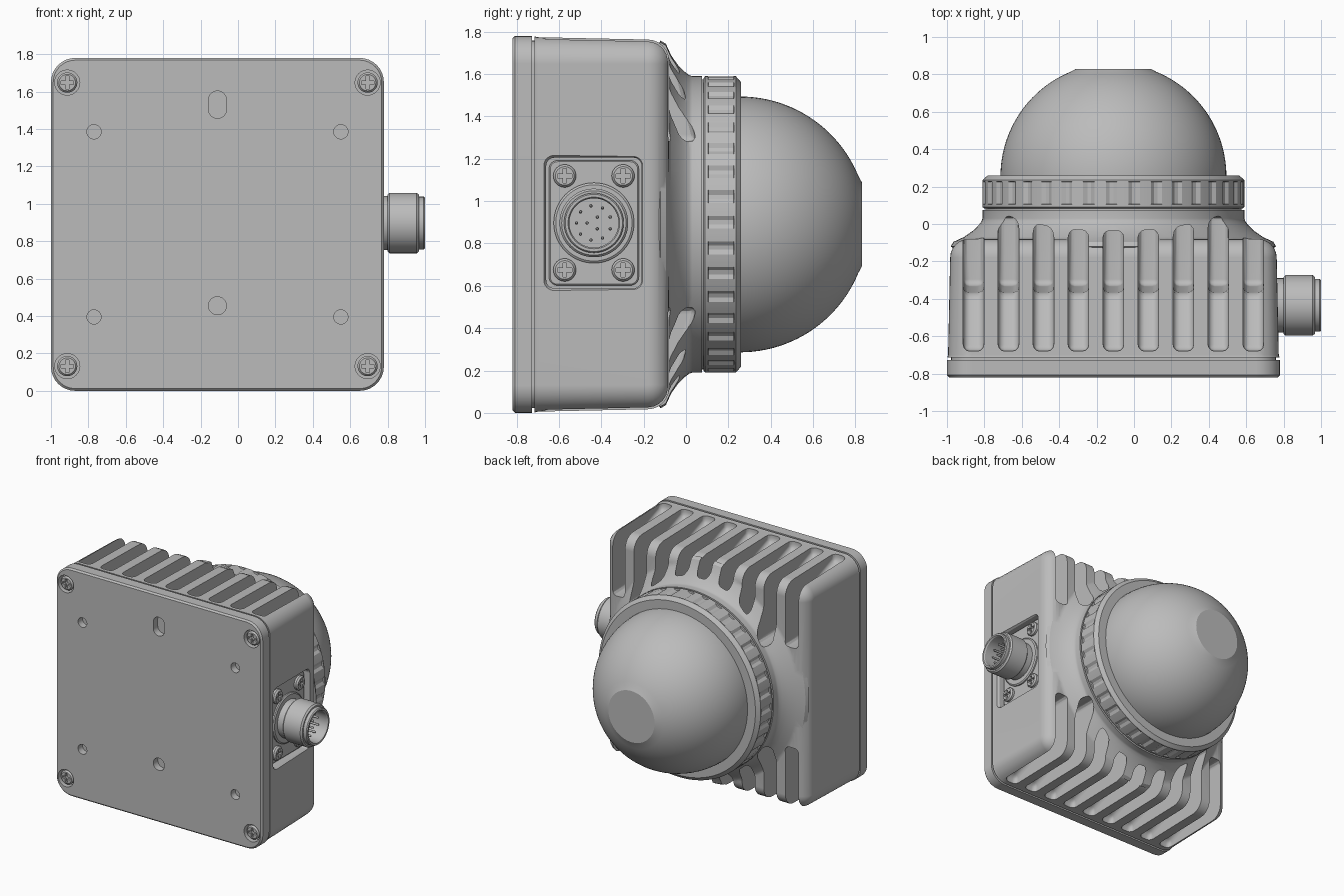
import bpy, bmesh
from math import sin, cos, pi, sqrt

old = bpy.data.objects.get("Cube")
if old:
    bpy.data.objects.remove(old, do_unlink=True)

CX, CZ = -0.11, 0.89          # housing axis
PY, PZ = -0.435, 0.897        # connector axis

grey = bpy.data.materials.new("housing grey")
grey.use_nodes = True
grey.diffuse_color = (0.5, 0.5, 0.5, 1)
grey.node_tree.nodes["Principled BSDF"].inputs["Base Color"].default_value = (0.5, 0.5, 0.5, 1)


def make_object(name, bm):
    bmesh.ops.recalc_face_normals(bm, faces=bm.faces)
    mesh = bpy.data.meshes.new(name)
    bm.to_mesh(mesh)
    bm.free()
    mesh.materials.append(grey)
    obj = bpy.data.objects.new(name, mesh)
    bpy.context.collection.objects.link(obj)
    return obj


def loft(name, rings, axis):
    """Skin a stack of equal (u, v, t) rings, t running along the axis; caps both ends."""
    bm = bmesh.new()
    place = (lambda u, v, t: (u, t, v)) if axis == "Y" else (lambda u, v, t: (t, u, v))
    rows = [[bm.verts.new(place(*p)) for p in ring] for ring in rings]
    n = len(rows[0])
    for a, b in zip(rows, rows[1:]):
        for i in range(n):
            j = (i + 1) % n
            bm.faces.new((a[i], a[j], b[j], b[i]))
    bm.faces.new(rows[0])
    bm.faces.new(rows[-1])
    return make_object(name, bm)


def lathe(name, profile, centre, axis="Y", n=96):
    """Revolve (radius, t) points; an optional third value is a notch depth."""
    rings = []
    for r, t, *notch in profile:
        d = notch[0] if notch else 0
        ring = []
        for i in range(n):
            a = 2 * pi * i / n
            q = r - (d if i % 6 < 2 else 0)
            ring.append((centre[0] + q * cos(a), centre[1] + q * sin(a), t))
        rings.append(ring)
    return loft(name, rings, axis)


def rounded_slab(name, layers, half_u, half_v, radius, centre, axis="Y", seg=8):
    """Stack rounded rectangles; each layer is (t, inset)."""
    rings = []
    for t, inset in layers:
        r = max(radius - inset, 0.025)
        hu, hv = half_u - inset - r, half_v - inset - r
        ring = []
        for k, (su, sv) in enumerate(((1, 1), (-1, 1), (-1, -1), (1, -1))):
            for i in range(seg + 1):
                a = (k + i / seg) * pi / 2
                ring.append((centre[0] + su * hu + r * cos(a),
                             centre[1] + sv * hv + r * sin(a), t))
        rings.append(ring)
    return loft(name, rings, axis)


def box(name, lo, hi):
    bm = bmesh.new()
    bmesh.ops.create_cube(bm, size=1)
    for v in bm.verts:
        v.co = [(l + h) / 2 + c * (h - l) for l, h, c in zip(lo, hi, v.co)]
    return make_object(name, bm)


def boolean(target, tool, operation="DIFFERENCE"):
    mod = target.modifiers.new("cut", "BOOLEAN")
    mod.operation, mod.solver, mod.object = operation, "EXACT", tool
    tool.hide_render = True
    bpy.context.view_layer.objects.active = target
    bpy.ops.object.modifier_apply(modifier=mod.name)
    bpy.data.objects.remove(tool, do_unlink=True)


def fin_slot(x, flip):
    """Cutter for one cooling slot; flip puts it on the underside."""
    outline = [(-0.68, 1.9), (-0.68, 1.72), (-0.37, 1.6), (-0.33, 1.28),
               (0.05, 1.28), (-0.035, 1.62), (-0.035, 1.9)]
    bm = bmesh.new()
    ends = []
    for dx in (-0.055, 0.055):
        ends.append([bm.verts.new((x + dx, y, 2 * CZ - z if flip else z)) for y, z in outline])
    n = len(outline)
    for i in range(n):
        j = (i + 1) % n
        bm.faces.new((ends[0][i], ends[0][j], ends[1][j], ends[1][i]))
    bm.faces.new(ends[0])
    bm.faces.new(ends[1])
    bmesh.ops.recalc_face_normals(bm, faces=bm.faces)
    bmesh.ops.bevel(bm, geom=bm.edges[:], offset=0.035, segments=3, profile=0.5, affect="EDGES")
    return make_object("slot_cutter", bm)


def screw(name, centre, axis, base, top):
    """Pan head with a cross recess."""
    s = 1 if top > base else -1
    head = lathe(name, [(0.054, base), (0.054, top - s * 0.012), (0.044, top)], centre, axis, 32)
    u, v = centre
    for hu, hv in ((0.034, 0.009), (0.009, 0.034)):
        t0, t1 = sorted((top - s * 0.018, top + s * 0.02))
        if axis == "Y":
            tool = box("cross_cutter", (u - hu, t0, v - hv), (u + hu, t1, v + hv))
        else:
            tool = box("cross_cutter", (t0, u - hu, v - hv), (t1, u + hu, v + hv))
        boolean(head, tool)


# Finned housing: drafted box with rounded shoulder, flaring into a round neck
shoulder = [(-0.18 + 0.1 * sin(i * pi / 12), 0.115 - 0.1 * cos(i * pi / 12)) for i in range(7)]
housing = rounded_slab("finned_housing", [(-0.715, 0.0), (-0.70, 0.004)] + shoulder,
                       0.888, 0.888, 0.13, (CX, CZ))
neck = lathe("neck", [(0.6, -0.3), (0.87, -0.12), (0.855, -0.095), (0.80, -0.07), (0.75, -0.035),
                      (0.72, -0.005), (0.705, 0.015), (0.70, 0.03), (0.70, 0.075)], (CX, CZ))
boolean(housing, neck, "UNION")
for i in range(-4, 5):
    for flip in (False, True):
        boolean(housing, fin_slot(CX + i * 0.187, flip))
boolean(housing, rounded_slab("recess_cutter", [(0.70, 0.022), (0.755, 0.022), (0.79, 0.0)],
                              0.247, 0.33, 0.06, (PY, PZ), "X"))

# Seam and mounting plate
rounded_slab("seam", [(-0.74, 0.02), (-0.70, 0.02)], 0.888, 0.888, 0.13, (CX, CZ))
plate = rounded_slab("mounting_plate", [(-0.82, 0.012), (-0.808, 0.0), (-0.728, 0.0)],
                     0.89, 0.89, 0.13, (CX, CZ))
corners = [(CX + sx * 0.803, CZ + sz * 0.758) for sx in (-1, 1) for sz in (-1, 1)]
holes = [(CX + sx * 0.66, CZ + sz * 0.495) for sx in (-1, 1) for sz in (-1, 1)]
for centre, r in [(c, 0.067) for c in corners] + [(c, 0.038) for c in holes] + [((CX, 0.455), 0.048)]:
    boolean(plate, lathe("hole_cutter", [(r, -0.85), (r, -0.765)], centre, n=32))
boolean(plate, rounded_slab("oval_cutter", [(-0.85, 0), (-0.765, 0)], 0.048, 0.073, 0.0475, (CX, 1.53)))
for i, c in enumerate(corners):
    screw("plate_screw_%d" % i, c, "Y", -0.755, -0.815)

# Knurled clamp ring with the gap beneath it
lathe("ring_gap", [(0.685, 0.05), (0.685, 0.1)], (CX, CZ))
lathe("clamp_ring", [(0.69, 0.083), (0.70, 0.09), (0.70, 0.105), (0.70, 0.107, 0.012),
                     (0.70, 0.225, 0.012), (0.70, 0.227), (0.70, 0.235), (0.672, 0.26),
                     (0.59, 0.26)], (CX, CZ), n=216)

# Dome with a flat tip
R, Y0, TIP = 0.604, 0.255, 0.57
steps = 24
limit = pi / 2 - 0.337
dome = [(R, 0.2)] + [(R * cos(limit * i / steps), Y0 + R * sin(limit * i / steps)) for i in range(steps)]
dome.append((sqrt(R * R - TIP * TIP), Y0 + TIP + 0.005))
lathe("dome", dome, (CX, CZ))

# Side connector: flange, screws, hollow barrel and pins
rounded_slab("connector_flange", [(0.69, 0), (0.725, 0), (0.73, 0.006)], 0.212, 0.295, 0.04, (PY, PZ), "X")
for sy in (-1, 1):
    for sz in (-1, 1):
        screw("flange_screw", (PY + sy * 0.138, PZ + sz * 0.222), "X", 0.72, 0.758)
lathe("connector_barrel", [(0.19, 0.72), (0.19, 0.74), (0.18, 0.747), (0.145, 0.747), (0.145, 0.80),
                           (0.152, 0.80), (0.162, 0.81), (0.162, 0.955), (0.152, 0.967), (0.141, 0.967),
                           (0.141, 0.993), (0.135, 1.0), (0.122, 1.0), (0.116, 0.99), (0.116, 0.82)],
      (PY, PZ), "X", 64)
for count, radius in ((9, 0.082), (3, 0.032)):
    for i in range(count):
        a = 2 * pi * (i + 0.5) / count
        lathe("connector_pin", [(0.008, 0.81), (0.008, 0.94), (0.004, 0.948)],
              (PY + radius * cos(a), PZ + radius * sin(a)), "X", 12)

# Smooth shading with crisp edges
bpy.ops.object.select_all(action="DESELECT")
for obj in bpy.context.collection.objects:
    if obj.type == "MESH" and grey.name in obj.data.materials:
        obj.select_set(True)
        bpy.context.view_layer.objects.active = obj
        bpy.ops.object.shade_smooth_by_angle(angle=0.5)
        mod = obj.modifiers.new("even_normals", "WEIGHTED_NORMAL")
        mod.keep_sharp = True
        obj.select_set(False)
